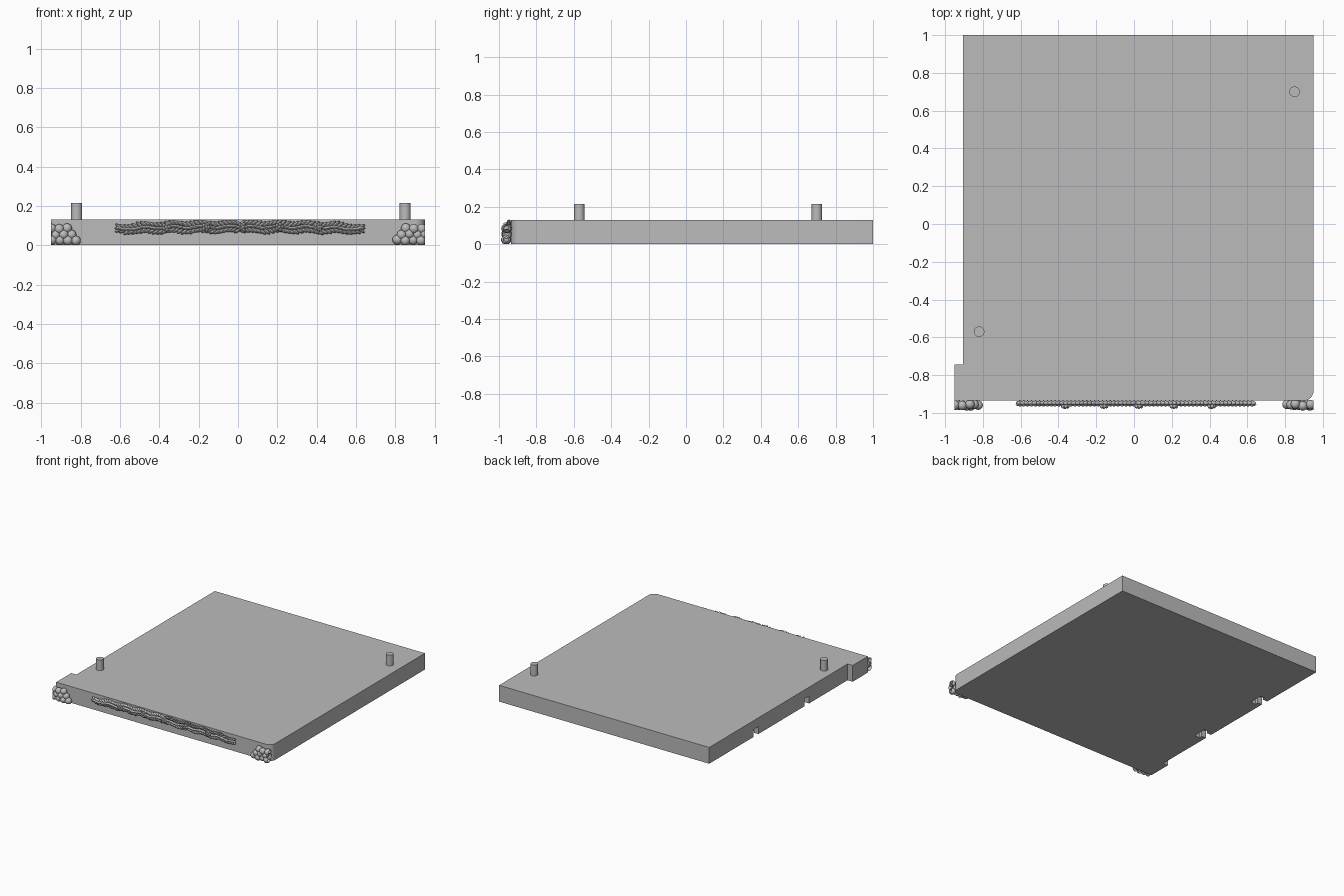
import bpy, bmesh, math, random
from mathutils import Matrix, Vector

cube = bpy.data.objects.get("Cube")
if cube:
    bpy.data.objects.remove(cube, do_unlink=True)
random.seed(4)

stone = bpy.data.materials.new("plain grey")
GREY = (0.5, 0.5, 0.5, 1)
stone.diffuse_color = GREY
stone.use_nodes = True
stone.node_tree.nodes["Principled BSDF"].inputs["Base Color"].default_value = GREY

FRONT, TOP, SIDE, EDGE = -0.935, 0.13, 0.95, -0.905


def finish(name, bm, smooth=True):
    bmesh.ops.recalc_face_normals(bm, faces=bm.faces)
    mesh = bpy.data.meshes.new(name)
    bm.to_mesh(mesh)
    bm.free()
    mesh.materials.append(stone)
    ob = bpy.data.objects.new(name, mesh)
    bpy.context.collection.objects.link(ob)
    if smooth:
        bpy.ops.object.select_all(action='DESELECT')
        ob.select_set(True)
        bpy.context.view_layer.objects.active = ob
        bpy.ops.object.shade_smooth_by_angle(angle=math.radians(35))
    return ob


def prism(bm, outline, z0, z1):
    face = bm.faces.new([bm.verts.new((x, y, z0)) for x, y in outline])
    ext = bmesh.ops.extrude_face_region(bm, geom=[face])["geom"]
    verts = [g for g in ext if isinstance(g, bmesh.types.BMVert)]
    bmesh.ops.translate(bm, verts=verts, vec=(0, 0, z1 - z0))


def blob(bm, centre, size, tilt=0, u=10, v=7):
    mat = (Matrix.Translation(centre) @ Matrix.Rotation(tilt, 4, 'Y')
           @ Matrix.Diagonal((*size, 1)))
    bmesh.ops.create_uvsphere(bm, u_segments=u, v_segments=v, radius=1, matrix=mat)


# Slab with a rounded front corner and a small side tab
R = 0.05
corner = [(SIDE - R + R * math.sin(a), FRONT + R - R * math.cos(a))
          for a in (math.pi / 2 * i / 8 for i in range(9))]
outline = [(-SIDE, FRONT)] + corner + [(SIDE, 1), (EDGE, 1), (EDGE, -0.745), (-SIDE, -0.745)]
bm = bmesh.new()
prism(bm, outline, 0, TOP)
slab = finish("slab", bm)

# T-shaped slots cut into the underside of one edge
bm = bmesh.new()
for y in (0.41, -0.23):
    neck, head, d1, d2 = 0.03, 0.055, EDGE + 0.04, EDGE + 0.085
    half = [(EDGE - 0.03, neck), (d1, neck), (d1, head), (d2, head)]
    prism(bm, [(x, y + w) for x, w in half] + [(x, y - w) for x, w in reversed(half)],
          -0.05, 0.06)
cutter = finish("slot_cutter", bm, False)
cutter.hide_render = True
cutter.hide_viewport = True
cut = slab.modifiers.new("slots", 'BOOLEAN')
cut.operation = 'DIFFERENCE'
cut.solver = 'EXACT'
cut.object = cutter

# Locating pegs
for name, x, y in (("front_peg", -0.82, -0.57), ("back_peg", 0.85, 0.70)):
    bm = bmesh.new()
    bmesh.ops.create_cone(bm, cap_ends=True, segments=24, radius1=0.028, radius2=0.028,
                          depth=0.095, matrix=Matrix.Translation((x, y, 0.1675)))
    finish(name, bm)

# Berry clusters at the two front corners, wide at the foot
for name, side, inner in (("right_berries", -1, 0.825), ("left_berries", 1, 0.81)):
    bm = bmesh.new()
    for row, (z, count) in enumerate(((0.026, 4), (0.055, 4), (0.084, 3))):
        for i in range(count):
            x = inner + row * 0.022 + i * 0.04
            y = FRONT - 0.022 - 0.006 * (i % 2) + random.uniform(-0.004, 0.004)
            blob(bm, (side * x, y, z + random.uniform(-0.003, 0.003)),
                 (0.025,) * 3, u=16, v=10)
    # trim flush with the slab's side and foot
    for point, normal in (((side * SIDE, 0, 0), (side, 0, 0)), ((0, 0, 0.002), (0, 0, -1))):
        geom = bm.verts[:] + bm.edges[:] + bm.faces[:]
        bmesh.ops.bisect_plane(bm, geom=geom, plane_co=point, plane_no=normal,
                               clear_outer=True)
    finish(name, bm)

# Leaf garland: paired leaves running outward from a central blossom
MID = 0.01
bm = bmesh.new()
STEPS = 30
for side in (-1, 1):
    for i in range(STEPS):
        t = (i + 0.5) / STEPS
        x = MID + side * t * 0.625
        z = 0.093 + 0.005 * math.sin(i * 0.9) - 0.012 * t ** 3
        spread = 0.019 * (1 - 0.6 * t ** 6)
        for up in (-1, 0, 1):
            tilt = -side * up * random.uniform(0.4, 0.7)
            centre = Vector((x, FRONT - 0.012 - (0.007 if up == 0 else 0), z + up * spread))
            blob(bm, centre, (0.023, 0.012, 0.008), tilt, 8, 6)
finish("garland_leaves", bm)

bm = bmesh.new()
for x in (-0.365, -0.16, 0.025, 0.21, 0.41):
    for k in range(5):
        a = math.tau * k / 5
        blob(bm, (x + 0.014 * math.cos(a), FRONT - 0.03, 0.093 + 0.014 * math.sin(a)),
             (0.01, 0.012, 0.01), u=8, v=6)
    blob(bm, (x, FRONT - 0.036, 0.093), (0.009,) * 3, u=8, v=6)
finish("garland_blossoms", bm)
